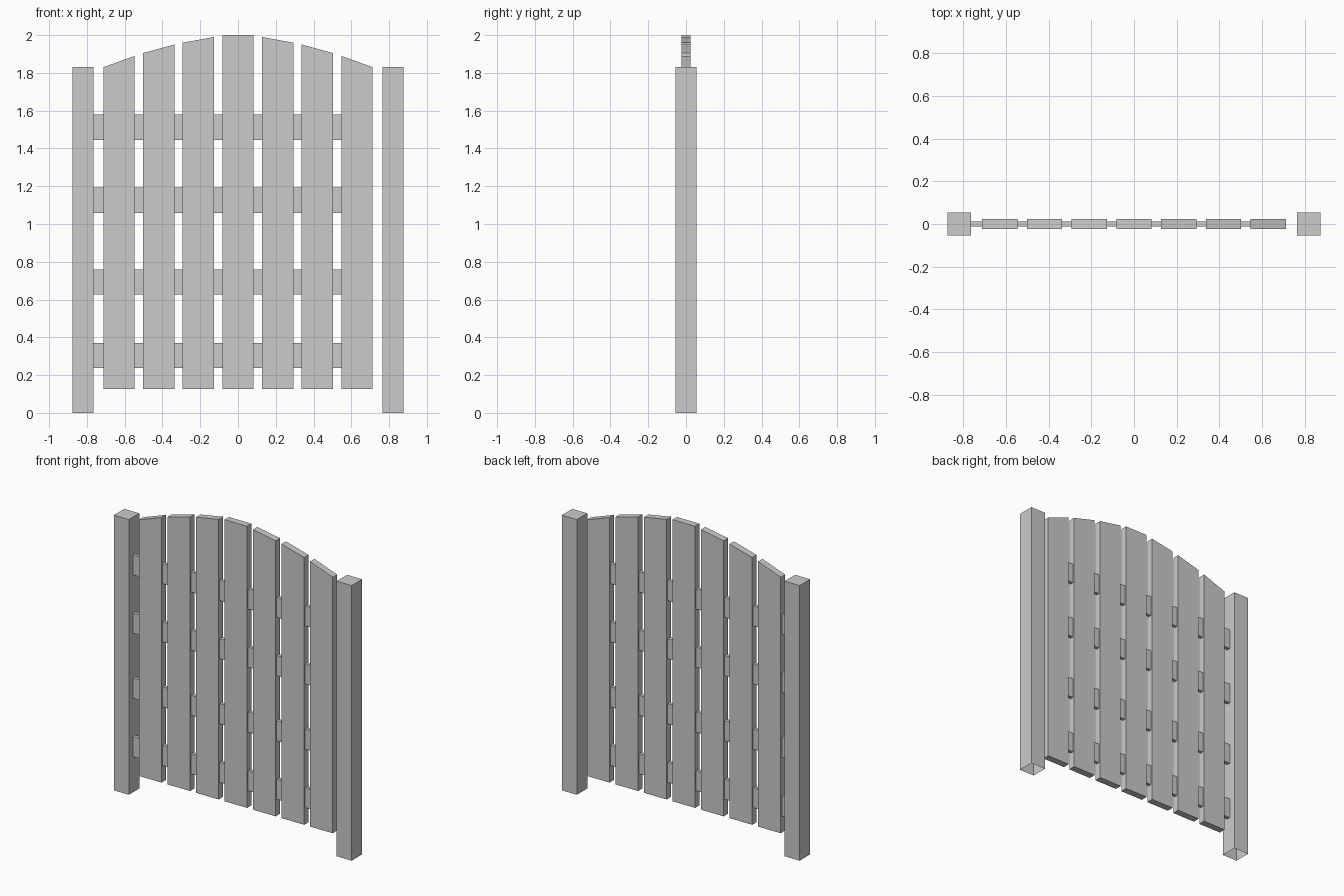
import bpy, bmesh

if "Cube" in bpy.data.objects:
    bpy.data.objects.remove(bpy.data.objects["Cube"])


def prism(name, outline, half_depth, open_bottom=False):
    """Extrude an x/z outline symmetrically along y."""
    bm = bmesh.new()
    face = bm.faces.new([bm.verts.new((x, -half_depth, z)) for x, z in outline])
    new = bmesh.ops.extrude_face_region(bm, geom=[face], use_keep_orig=True)["geom"]
    moved = [v for v in new if isinstance(v, bmesh.types.BMVert)]
    bmesh.ops.translate(bm, verts=moved, vec=(0, 2 * half_depth, 0))
    bmesh.ops.recalc_face_normals(bm, faces=bm.faces)
    if open_bottom:
        base = [f for f in bm.faces if all(v.co.z < 1e-5 for v in f.verts)]
        bmesh.ops.delete(bm, geom=base, context='FACES_ONLY')
    mesh = bpy.data.meshes.new(name)
    bm.to_mesh(mesh)
    bm.free()
    obj = bpy.data.objects.new(name, mesh)
    bpy.context.collection.objects.link(obj)
    return obj


def bar(x0, x1, z0, z1):
    return [(x0, z0), (x1, z0), (x1, z1), (x0, z1)]


# Square posts, open underneath where they meet the ground
prism("left_post", bar(-0.875, -0.765, 0, 1.83), 0.055, True)
prism("right_post", bar(0.765, 0.875, 0, 1.83), 0.055, True)

# Vertical planks with angled tops forming an arch: (inner, outer) heights
tops = [(2.0, 2.0), (1.99, 1.96), (1.95, 1.905), (1.89, 1.83)]
pitch, half = 0.21, 0.083
for i in range(-3, 4):
    inner, outer = tops[abs(i)]
    left, right = (outer, inner) if i < 0 else (inner, outer)
    x = i * pitch
    prism(f"plank_{i + 4}",
          [(x - half, 0.127), (x + half, 0.127), (x + half, right), (x - half, left)],
          0.023)

# Thin rails joining the left post to the planks, stopping inside the last plank
for n, z in enumerate((0.304, 0.693, 1.126, 1.513), 1):
    prism(f"rail_{n}", bar(-0.77, 0.60, z - 0.067, z + 0.067), 0.012)
